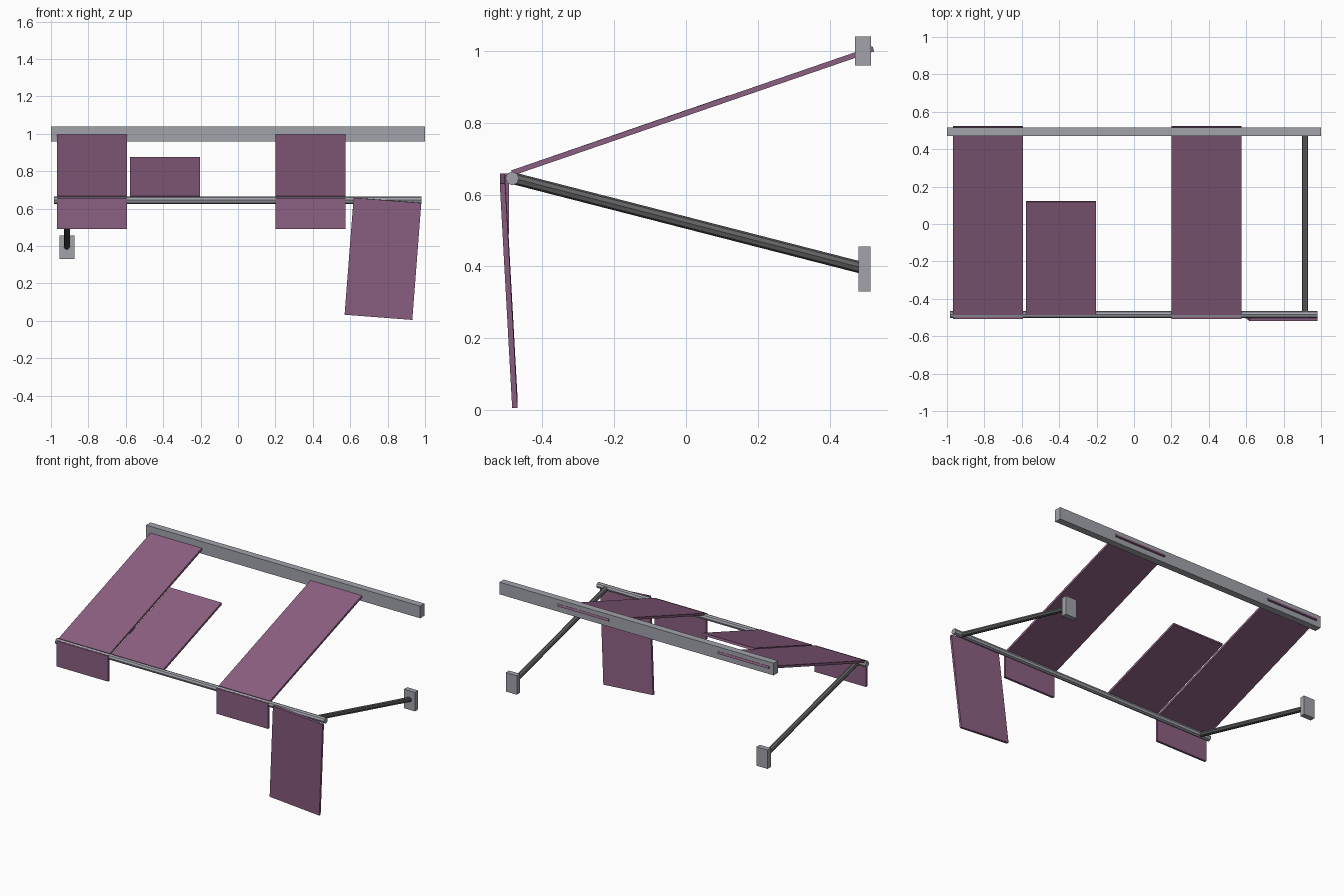
import bpy
from math import pi
from mathutils import Vector

cube = bpy.data.objects.get("Cube")
if cube:
    bpy.data.objects.remove(cube)


def material(name, r, g, b):
    m = bpy.data.materials.new(name)
    m.use_nodes = True
    m.diffuse_color = (r, g, b, 1)
    m.node_tree.nodes["Principled BSDF"].inputs["Base Color"].default_value = (r, g, b, 1)
    return m


purple = material("dusty_purple", 0.26, 0.115, 0.22)
grey = material("light_grey", 0.36, 0.37, 0.41)
dark = material("dark_grey", 0.125, 0.125, 0.132)


def finish(name, mat):
    ob = bpy.context.object
    ob.name = name
    ob.data.materials.append(mat)
    return ob


def box(name, mat, centre, size, rotation=(0, 0, 0)):
    bpy.ops.mesh.primitive_cube_add(size=1, location=centre, rotation=rotation)
    ob = finish(name, mat)
    ob.scale = size
    return ob


def rod(name, mat, start, end, radius):
    # Eight-sided rod with flat sides facing up, down and sideways
    start, end = Vector(start), Vector(end)
    axis = end - start
    bpy.ops.mesh.primitive_cylinder_add(vertices=8, radius=radius, depth=axis.length,
                                        location=(start + end) / 2)
    ob = finish(name, mat)
    for v in ob.data.vertices:
        v.co.rotate(Vector((0, 0, 1)).rotation_difference(Vector((0, 0, 1))))
    ob.rotation_mode = 'QUATERNION'
    turn = Vector((0, 0, 1)).rotation_difference(axis)
    ob.rotation_quaternion = turn
    return ob


def sloped_panel(name, x, start, end):
    # Thin board running from start to end in the side plane
    a, b = Vector((x, *start)), Vector((x, *end))
    d = b - a
    tilt = Vector((0, 1, 0)).rotation_difference(d).to_euler()
    return box(name, purple, (a + b) / 2, (0.375, d.length, 0.015), tilt)


# Wall rail and front bar
box("wall_rail", grey, (0, 0.493, 1.0), (2.0, 0.045, 0.08))
rod("front_bar", grey, (-0.983, -0.484, 0.645), (0.98, -0.484, 0.645), 0.019)

# Support arms with wall brackets
for side, x in (("right", -0.915), ("left", 0.915)):
    box(side + "_bracket", grey, (x, 0.497, 0.393), (0.08, 0.034, 0.125))
    rod(side + "_arm", dark, (x, -0.48, 0.645), (x, 0.49, 0.396), 0.0165)

# Long sloped panels with hanging front flaps
for side, x in (("right", -0.781), ("left", 0.387)):
    sloped_panel(side + "_long_panel", x, (-0.485, 0.66), (0.522, 1.006))
    box(side + "_front_flap", purple, (x, -0.5, 0.574), (0.375, 0.015, 0.168))

# Broken short panel
sloped_panel("short_panel", -0.391, (-0.485, 0.66), (0.121, 0.869))

# Detached panel dangling from the front bar
box("dangling_panel", purple, (0.775, -0.494, 0.332), (0.363, 0.015, 0.628), (0.055, 0.077, 0))
